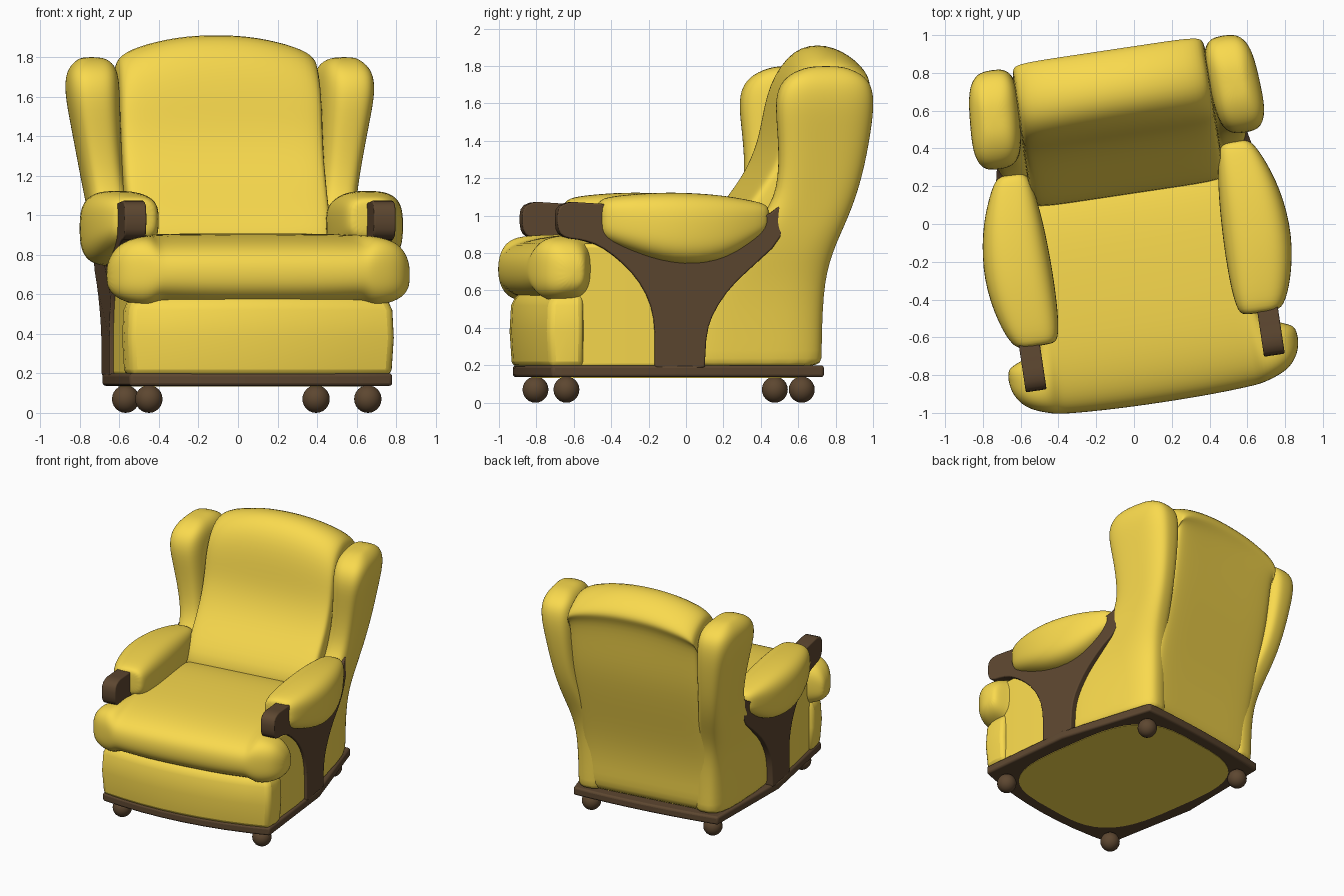
import bpy, bmesh, math

if "Cube" in bpy.data.objects:
    bpy.data.objects.remove(bpy.data.objects["Cube"])

TURN = math.radians(8.5)
SHIFT = (-0.005, 0, 0)


def material(name, rgb):
    m = bpy.data.materials.new(name)
    m.diffuse_color = (*rgb, 1)
    m.use_nodes = True
    m.node_tree.nodes["Principled BSDF"].inputs["Base Color"].default_value = m.diffuse_color
    return m


YELLOW = material("upholstery", (0.95, 0.70, 0.075))
BROWN = material("dark_wood", (0.11, 0.063, 0.03))


def finish(name, bm, mat, mirror=False, bevel=0, subsurf=0):
    bmesh.ops.recalc_face_normals(bm, faces=bm.faces)
    me = bpy.data.meshes.new(name)
    bm.to_mesh(me)
    bm.free()
    ob = bpy.data.objects.new(name, me)
    bpy.context.collection.objects.link(ob)
    me.materials.append(mat)
    ob.rotation_euler.z = TURN
    ob.location = SHIFT
    me.shade_smooth()
    me.set_sharp_from_angle(angle=math.radians(180 if subsurf else 35))
    if bevel:
        b = ob.modifiers.new("bevel", 'BEVEL')
        b.width, b.segments, b.limit_method = bevel, 3, 'ANGLE'
        b.angle_limit = math.radians(40)
    if subsurf:
        s = ob.modifiers.new("smooth", 'SUBSURF')
        s.levels = s.render_levels = subsurf
    if mirror:
        ob.modifiers.new("mirror", 'MIRROR').use_mirror_merge = False
    return ob


def loft(name, rings, mat, **kw):
    bm = bmesh.new()
    loops = [[bm.verts.new(p) for p in r] for r in rings]
    n = len(loops[0])
    for a, b in zip(loops, loops[1:]):
        for i in range(n):
            j = (i + 1) % n
            bm.faces.new((a[i], a[j], b[j], b[i]))
    bm.faces.new(loops[0])
    bm.faces.new(loops[-1])
    return finish(name, bm, mat, **kw)


def rounded(a0, a1, b0, b1, power=4.0, n=20):
    """Superellipse filling the given rectangle."""
    pts = []
    for i in range(n):
        t = 2 * math.pi * (i + 0.5) / n
        c, s = math.cos(t), math.sin(t)
        u = math.copysign(abs(c) ** (2 / power), c)
        v = math.copysign(abs(s) ** (2 / power), s)
        pts.append(((a0 + a1) / 2 + u * (a1 - a0) / 2, (b0 + b1) / 2 + v * (b1 - b0) / 2))
    return pts


def plan(front, mid, back, y_front, y_back, bow):
    """Symmetric floor outline with a bowed front and back."""
    pts = []
    for i in range(9):
        t = i / 4 - 1
        pts.append((t * front, y_front - bow * (1 - t * t)))
    pts.append((mid, (y_front + y_back) / 2))
    for i in range(9):
        t = 1 - i / 4
        pts.append((t * back, y_back + 0.3 * bow * (1 - t * t)))
    pts.append((-mid, (y_front + y_back) / 2))
    return pts


def chaikin(pts):
    """Cut the corners of a closed outline to smooth it."""
    out = []
    for (a, b), (c, d) in zip(pts, pts[1:] + pts[:1]):
        out += [(0.75 * a + 0.25 * c, 0.75 * b + 0.25 * d), (0.25 * a + 0.75 * c, 0.25 * b + 0.75 * d)]
    return out


def prism(name, outline, z0, z1, mat, **kw):
    return loft(name, [[(x, y, z) for x, y in outline] for z in (z0, z1)], mat, **kw)


# Ball feet
for label, x, y in (("front_feet", 0.56, -0.73), ("back_feet", 0.487, 0.553)):
    bm = bmesh.new()
    bmesh.ops.create_uvsphere(bm, u_segments=20, v_segments=12, radius=0.07)
    bmesh.ops.translate(bm, verts=bm.verts, vec=(x, y, 0.07))
    finish(label, bm, BROWN, mirror=True)

# Wooden base and the cloth underneath
prism("base", plan(0.672, 0.70, 0.58, -0.825, 0.66, 0.08), 0.137, 0.2, BROWN, bevel=0.015)
prism("underside_cloth", rounded(-0.59, 0.59, -0.81, 0.60, 3.4, 40), 0.133, 0.15, YELLOW)

# Lower front panel, gently bulging
rings = []
for z, d in ((0.19, 0), (0.22, 0.005), (0.38, 0.015), (0.52, 0.008), (0.56, -0.01), (0.6, -0.05)):
    rings.append([(x, y, z) for x, y in plan(0.66 + d, 0.675 + d, 0.675 + d, -0.828 - d, -0.655, 0.08)])
loft("front_panel", rings, YELLOW, bevel=0.03)

# Body sides ahead of the arm supports
prism("side_panel", [(0.4, -0.68), (0.655, -0.68), (0.672, -0.4), (0.672, 0.0), (0.4, 0.0)],
      0.19, 0.85, YELLOW, mirror=True, bevel=0.02)

# Seat cushion, T-shaped: wide at the front, narrow between the arms
half = [(0.0, -0.965, 0.35, 0.50, 0.91), (0.25, -0.962, 0.35, 0.50, 0.91),
        (0.45, -0.952, 0.35, 0.51, 0.907), (0.52, -0.945, 0.33, 0.515, 0.905),
        (0.56, -0.935, -0.57, 0.53, 0.90), (0.67, -0.90, -0.62, 0.555, 0.88),
        (0.735, -0.85, -0.645, 0.585, 0.835), (0.775, -0.77, -0.67, 0.64, 0.75)]
secs = [(-s[0], *s[1:]) for s in half[:0:-1]] + half
loft("seat_cushion", [[(s[0], y, z) for y, z in rounded(*s[1:], 2.8)] for s in secs],
     YELLOW, subsurf=2)

# Backrest: side profile swept across the width with an arched top
profile = [(0.11, 0.80), (0.20, 1.0), (0.37, 1.2), (0.455, 1.4), (0.48, 1.6), (0.525, 1.80),
           (0.63, 1.92), (0.79, 1.915), (0.92, 1.82), (0.94, 1.755), (0.895, 1.70),
           (0.87, 1.5), (0.84, 1.25), (0.765, 0.95), (0.685, 0.65), (0.655, 0.4),
           (0.66, 0.19), (0.50, 0.19), (0.36, 0.5)]
rings = []
for x, inset in ((-0.52, 0.06), (-0.50, 0.015), (-0.42, 0), (-0.2, 0), (0, 0),
                 (0.2, 0), (0.42, 0), (0.50, 0.015), (0.52, 0.06)):
    ring = []
    for y, z in profile:
        drop = 0.10 * abs(x / 0.5) ** 2.6 * min(max((z - 1.4) / 0.5, 0), 1)
        axis = 0.5 + 0.16 * min(max((z - 0.8) / 0.8, 0), 1)
        dy = -inset if y > axis else inset
        ring.append((x, y + dy * 0.7, z - drop - (inset if z > 1.72 else 0)))
    rings.append(ring)
loft("backrest", rings, YELLOW, subsurf=2)

# Wings, running down into the rear body sides and flaring towards the front
wing = [(0.19, 0.42, 0.672, -0.15, 0.665, 0.10), (0.22, 0.42, 0.675, -0.15, 0.665, 0.10),
        (0.6, 0.42, 0.675, -0.12, 0.67, 0.10), (0.8, 0.44, 0.68, 0.08, 0.71, 0.08),
        (1.0, 0.47, 0.68, 0.36, 0.80, 0.05), (1.2, 0.505, 0.715, 0.415, 0.865, 0.06),
        (1.45, 0.52, 0.765, 0.40, 0.91, 0.07), (1.62, 0.525, 0.80, 0.38, 0.925, 0.07),
        (1.73, 0.53, 0.79, 0.42, 0.90, 0.07), (1.785, 0.56, 0.73, 0.52, 0.80, 0.05),
        (1.80, 0.61, 0.69, 0.60, 0.72, 0.05)]
loft("wing", [[(x - w * (y - y0), y, z) for x, y in rounded(x0, x1, y0, y1, 3.2)]
              for z, x0, x1, y0, y1, w in wing], YELLOW, mirror=True, subsurf=2)

# Wooden arm supports: flared post with a rounded front grip
post = [(-0.80, 0.98), (-0.79, 1.05), (-0.73, 1.075), (-0.66, 1.07), (-0.5, 1.06), (-0.3, 1.02),
        (0.25, 0.99), (0.34, 1.0), (0.42, 1.065), (0.445, 0.98), (0.40, 0.855), (0.27, 0.74),
        (0.14, 0.62), (0.05, 0.49), (0.01, 0.38), (0.0, 0.22), (0.0, 0.18), (-0.27, 0.18),
        (-0.27, 0.22), (-0.27, 0.42), (-0.30, 0.55), (-0.37, 0.67), (-0.47, 0.77),
        (-0.57, 0.84), (-0.66, 0.87), (-0.75, 0.88), (-0.79, 0.91)]
loft("arm_support", [[(x - 0.2 * max(0, y - 0.28), y, z) for y, z in chaikin(post)]
                     for x in (0.582, 0.693)], BROWN, mirror=True, bevel=0.008)

# Arm pads bulging over the supports
pad = [(-0.565, 0.52, 0.68, 0.92, 1.06), (-0.55, 0.48, 0.725, 0.87, 1.095),
       (-0.42, 0.46, 0.785, 0.815, 1.115), (-0.18, 0.455, 0.832, 0.73, 1.13),
       (0.08, 0.467, 0.80, 0.745, 1.115), (0.25, 0.49, 0.735, 0.85, 1.085),
       (0.335, 0.51, 0.69, 0.91, 1.065), (0.355, 0.55, 0.65, 0.94, 1.04)]
loft("arm_pad", [[(x, s[0], z) for x, z in rounded(*s[1:], 3.0)] for s in pad],
     YELLOW, mirror=True, subsurf=2)
